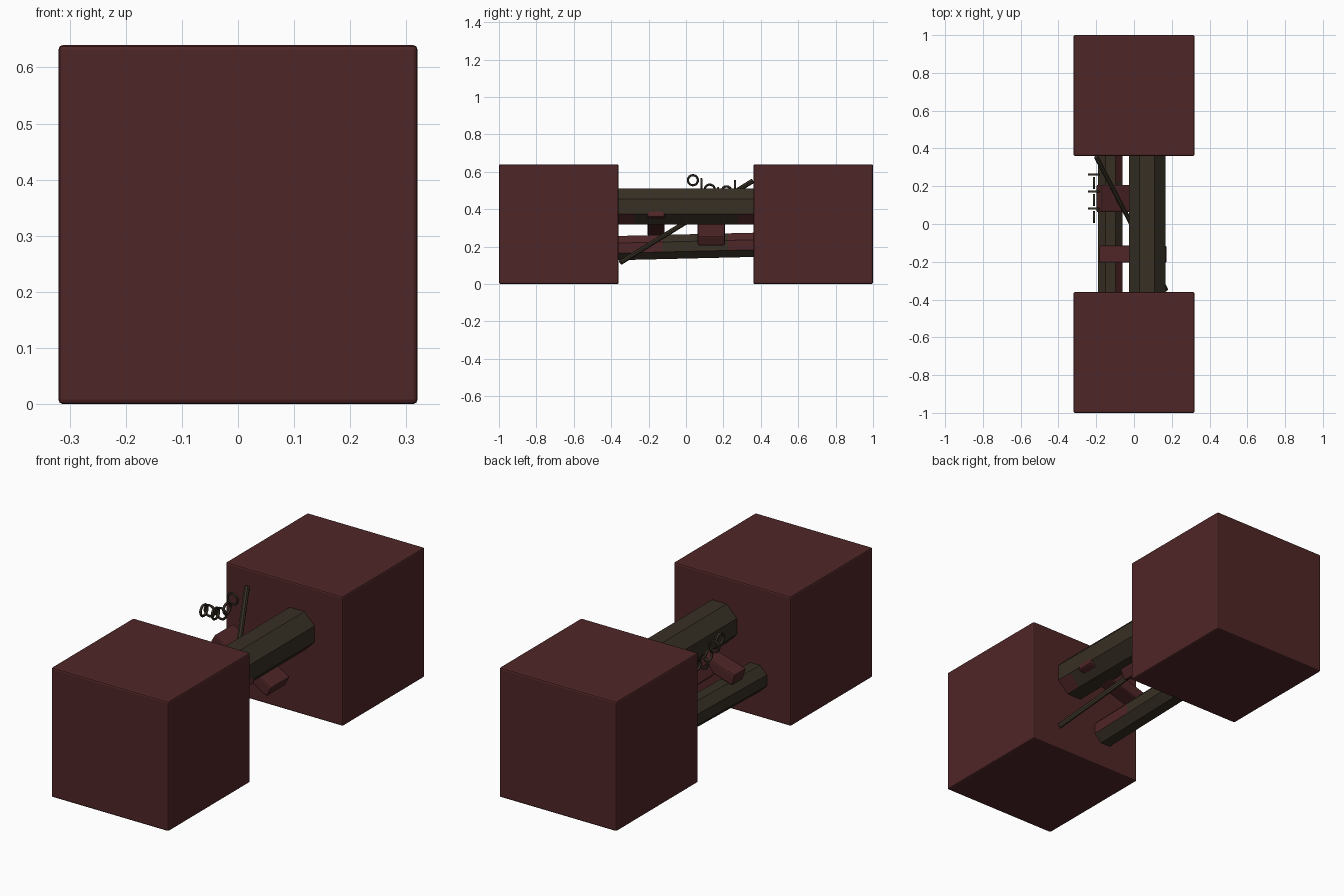
import bpy, bmesh, math
from mathutils import Vector

if "Cube" in bpy.data.objects:
    bpy.data.objects.remove(bpy.data.objects["Cube"])


def material(name, rgb):
    m = bpy.data.materials.new(name)
    m.diffuse_color = (*rgb, 1)
    m.use_nodes = True
    m.node_tree.nodes["Principled BSDF"].inputs["Base Color"].default_value = m.diffuse_color
    return m


RUST = material("rust red", (0.078, 0.019, 0.020))
IRON = material("dark olive iron", (0.038, 0.029, 0.018))


def finish(bm, name, mats, bevel=0.0):
    me = bpy.data.meshes.new(name)
    bm.to_mesh(me)
    bm.free()
    for m in mats:
        me.materials.append(m)
    ob = bpy.data.objects.new(name, me)
    bpy.context.collection.objects.link(ob)
    if bevel:
        mod = ob.modifiers.new("Soft edges", 'BEVEL')
        mod.width = bevel
        mod.segments = 2
    return ob


def box(name, size, loc, tilt=0.0, bevel=0.008, mats=(RUST,)):
    bm = bmesh.new()
    bmesh.ops.create_cube(bm, size=1)
    bmesh.ops.scale(bm, vec=size, verts=bm.verts)
    ob = finish(bm, name, mats, bevel)
    ob.location = loc
    ob.rotation_euler.y = -tilt      # positive tilt lifts the +x end
    return ob


def pipe(name, start, end, radius, sides, mats=(IRON,), rings=1, rule=None):
    """Straight prism between two points; rule(centre) picks rusty faces."""
    a, b = Vector(start), Vector(end)
    rot = (b - a).to_track_quat('Z', 'Y')
    bm = bmesh.new()
    loops = []
    for i in range(rings + 1):
        c = a.lerp(b, i / rings)
        loops.append([bm.verts.new(c + rot @ Vector((
            radius * math.cos((k + 0.5) * math.tau / sides),
            radius * math.sin((k + 0.5) * math.tau / sides), 0)))
            for k in range(sides)])
    for lo, hi in zip(loops, loops[1:]):
        for k in range(sides):
            n = (k + 1) % sides
            bm.faces.new((lo[k], lo[n], hi[n], hi[k]))
    bm.faces.new(loops[0][::-1])
    bm.faces.new(loops[-1])
    if rule:
        for f in bm.faces:
            c = f.calc_center_median()
            f.material_index = int(rule(c))
    return finish(bm, name, mats)


def chain_link(name, loc, across):
    """Round link facing along x, or along y when across is set."""
    bpy.ops.mesh.primitive_torus_add(
        major_segments=16, minor_segments=6, major_radius=0.027,
        minor_radius=0.006, location=loc,
        rotation=(math.pi / 2, 0, 0) if across else (0, math.pi / 2, 0))
    ob = bpy.context.object
    ob.name = name
    ob.data.materials.append(IRON)
    bpy.ops.object.shade_smooth_by_angle(angle=math.radians(60))


# Two heavy end blocks
for label, y in (("front_block", -0.68), ("back_block", 0.68)):
    box(label, (0.64, 0.64, 0.64), (0, y, 0.32), bevel=0.008)

# Main pipe with rusty patches low at both ends
pipe("main_pipe", (0.07, -0.375, 0.415), (0.07, 0.375, 0.415), 0.104, 8,
     (IRON, RUST), 15,
     lambda c: c.z < 0.36 and c.x > 0.1 and (c.y < -0.25 or c.y > 0.27))

# Slightly sloping lower pipe, rusty towards its ends
pipe("lower_pipe", (-0.125, -0.375, 0.192), (-0.125, 0.375, 0.21), 0.07, 8,
     (IRON, RUST), 15,
     lambda c: c.x > -0.11 and c.z > 0.17 and (c.y < -0.13 or c.y > 0.22))

# Tilted cross struts
box("front_strut", (0.36, 0.09, 0.06), (-0.006, -0.16, 0.335), math.radians(17))
box("back_strut", (0.36, 0.145, 0.06), (-0.03, 0.135, 0.32), math.radians(-30))

# Thin bent-free rebar crossing diagonally
pipe("rebar", (-0.2, 0.355, 0.55), (0.17, -0.35, 0.115), 0.013, 8)

# Sagging chain
heights = (0.555, 0.535, 0.505, 0.487, 0.495, 0.525)
for i, z in enumerate(heights):
    chain_link(f"chain_link_{i + 1}", (-0.212, 0.037 + 0.045 * i, z), i % 2)
